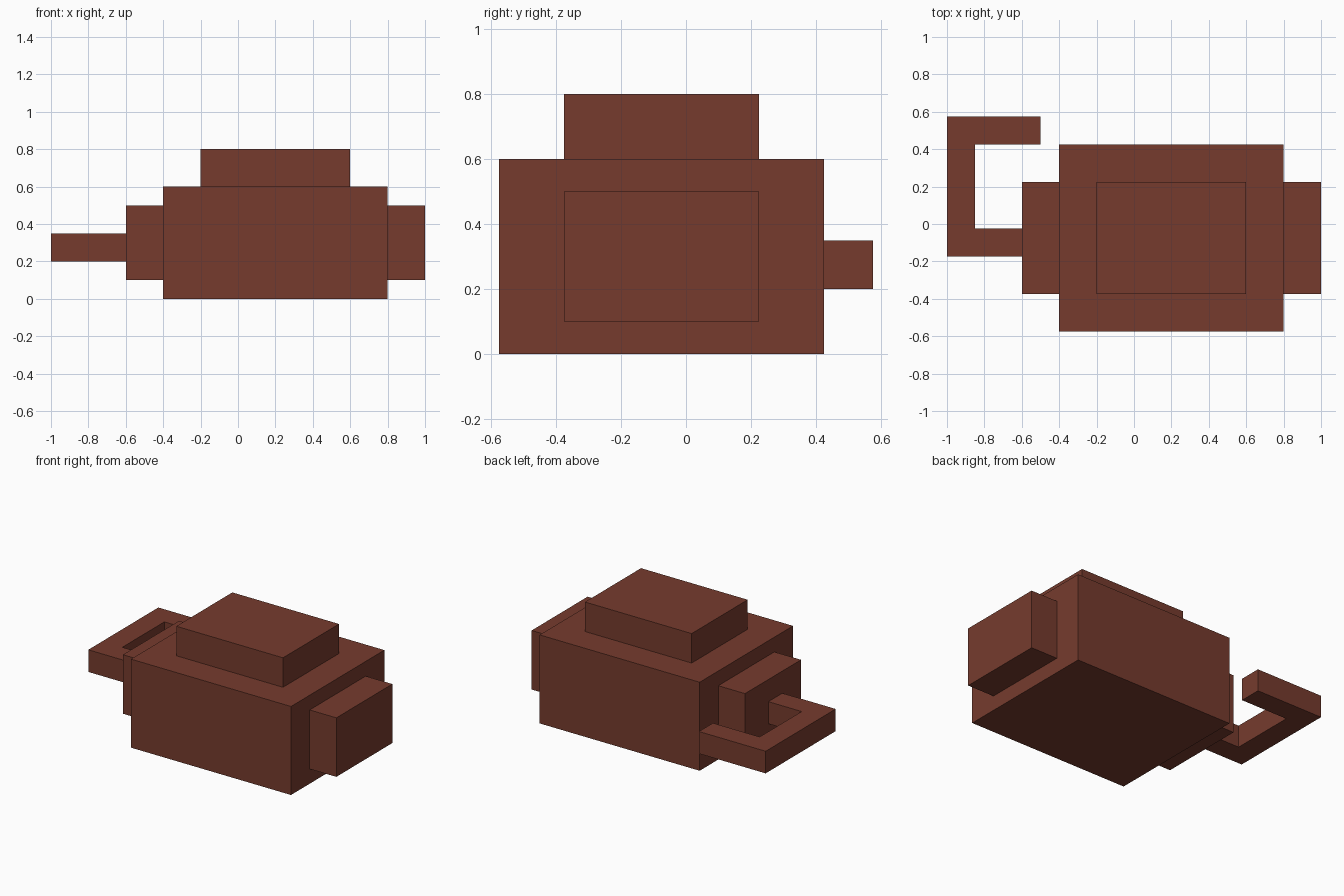
import bpy
import bmesh
from mathutils import Vector

cube = bpy.data.objects.get("Cube")
if cube:
    bpy.data.objects.remove(cube, do_unlink=True)

# Single red-brown colour
brown = bpy.data.materials.new("red_brown")
brown.use_nodes = True
colour = (0.18, 0.044, 0.027, 1)
brown.diffuse_color = colour
brown.node_tree.nodes["Principled BSDF"].inputs["Base Color"].default_value = colour


def add_object(name, bm):
    bmesh.ops.recalc_face_normals(bm, faces=bm.faces)
    mesh = bpy.data.meshes.new(name)
    bm.to_mesh(mesh)
    bm.free()
    mesh.materials.append(brown)
    obj = bpy.data.objects.new(name, mesh)
    bpy.context.collection.objects.link(obj)
    return obj


def box(name, low, high):
    low, high = Vector(low), Vector(high)
    bm = bmesh.new()
    bmesh.ops.create_cube(bm, size=1)
    bmesh.ops.scale(bm, vec=high - low, verts=bm.verts)
    bmesh.ops.translate(bm, vec=(low + high) / 2, verts=bm.verts)
    return add_object(name, bm)


def extruded_outline(name, points, bottom, top):
    bm = bmesh.new()
    face = bm.faces.new([bm.verts.new((x, y, bottom)) for x, y in points])
    grown = bmesh.ops.extrude_face_region(bm, geom=[face], use_keep_orig=True)
    raised = [v for v in grown["geom"] if isinstance(v, bmesh.types.BMVert)]
    bmesh.ops.translate(bm, vec=(0, 0, top - bottom), verts=raised)
    return add_object(name, bm)


# Main block with the raised lid
box("body", (-0.4, -0.575, 0), (0.8, 0.425, 0.6))
box("lid", (-0.2, -0.375, 0.6), (0.6, 0.225, 0.8))

# Matching blocks on both ends
for name, x in (("right_end_block", -0.6), ("left_end_block", 0.8)):
    box(name, (x, -0.375, 0.1), (x + 0.2, 0.225, 0.5))

# Hooked handle, open at the back
hook = [(-0.6, -0.175), (-0.6, -0.025), (-0.85, -0.025), (-0.85, 0.425),
        (-0.5, 0.425), (-0.5, 0.575), (-1, 0.575), (-1, -0.175)]
extruded_outline("hook_handle", hook, 0.2, 0.35)
